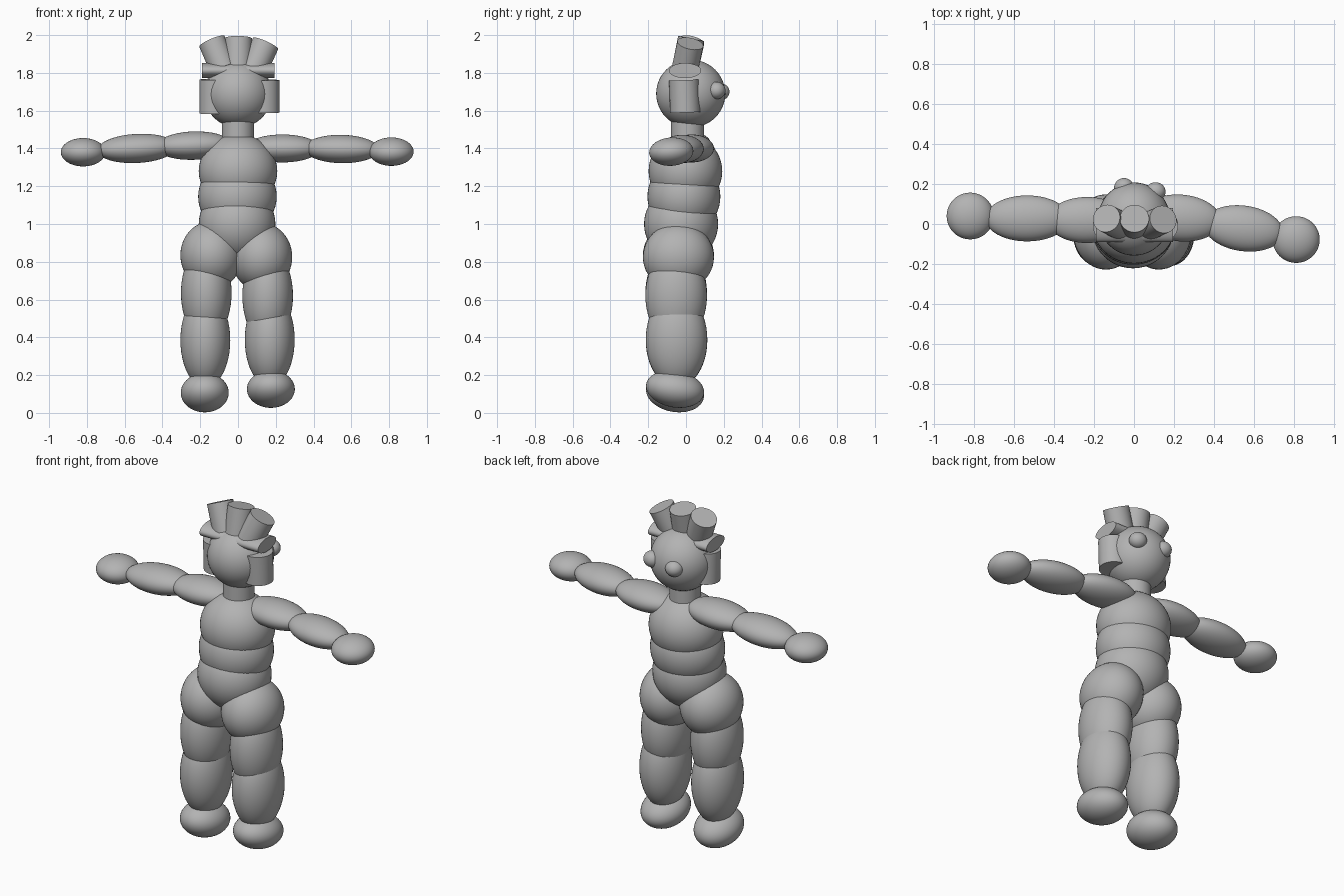
import bpy, math
from mathutils import Vector

grey = bpy.data.materials.new("mid grey")
grey.diffuse_color = (0.45, 0.45, 0.45, 1)


def finish(name):
    ob = bpy.context.object
    ob.name = name
    ob.data.materials.append(grey)
    bpy.ops.object.transform_apply(location=False, rotation=True, scale=True)
    bpy.ops.object.shade_smooth_by_angle(angle=math.radians(35))
    return ob


def blob(name, centre, radii, rot=(0, 0, 0)):
    """Smooth ellipsoid; rotation in degrees."""
    bpy.ops.mesh.primitive_uv_sphere_add(segments=48, ring_count=24, radius=1, location=centre)
    ob = bpy.context.object
    ob.scale = radii
    ob.rotation_euler = [math.radians(a) for a in rot]
    return finish(name)


def rod(name, start, end, rx, ry):
    """Elliptical cylinder between two points."""
    a, b = Vector(start), Vector(end)
    bpy.ops.mesh.primitive_cylinder_add(vertices=48, radius=1, depth=1, location=(a + b) / 2)
    ob = bpy.context.object
    ob.scale = (rx, ry, (b - a).length)
    ob.rotation_euler = Vector((0, 0, 1)).rotation_difference(b - a).to_euler()
    return finish(name)


# Torso, stacked spheres leaning slightly
blob("chest", (0, -0.003, 1.28), (0.208, 0.195, 0.195))
blob("waist", (-0.003, -0.011, 1.145), (0.208, 0.193, 0.2))
blob("pelvis", (-0.005, -0.026, 1.0), (0.203, 0.196, 0.2))

# Neck and head
rod("neck", (0, 0.008, 1.42), (0, 0.008, 1.56), 0.085, 0.087)
blob("head", (0, 0.025, 1.69), (0.18, 0.183, 0.18))
blob("left_knob", (-0.05, 0.18, 1.70), (0.05, 0.05, 0.046))
blob("right_knob", (0.108, 0.162, 1.707), (0.05, 0.047, 0.046))

# Side cylinders over the ears
rod("left_ear_roll", (-0.123, -0.005, 1.585), (-0.123, -0.012, 1.765), 0.082, 0.08)
rod("right_ear_roll", (0.138, -0.004, 1.59), (0.138, -0.01, 1.762), 0.082, 0.08)

# Head band: flattened cylinder lying across the head
bpy.ops.mesh.primitive_cylinder_add(vertices=48, radius=1, depth=1, location=(0.002, -0.005, 1.812))
bpy.context.object.scale = (0.04, 0.085, 0.385)
bpy.context.object.rotation_euler = (0, math.pi / 2, 0)
finish("head_band")

# Crown: three fanned cylinders leaning back
rod("left_crown_roll", (-0.075, -0.005, 1.82), (-0.138, 0.028, 1.967), 0.073, 0.07)
rod("middle_crown_roll", (0.0, -0.005, 1.82), (0.002, 0.027, 1.982), 0.073, 0.07)
rod("right_crown_roll", (0.08, -0.008, 1.81), (0.146, 0.023, 1.955), 0.073, 0.07)

# Arms: upper arm, forearm, hand
blob("left_upper_arm", (-0.235, 0.02, 1.415), (0.20, 0.115, 0.075), (0, -2, 0))
blob("left_forearm", (-0.535, 0.028, 1.40), (0.21, 0.115, 0.077), (0, -3, 0))
blob("left_hand", (-0.82, 0.04, 1.38), (0.118, 0.117, 0.075))
blob("right_upper_arm", (0.235, 0.03, 1.40), (0.20, 0.117, 0.074), (0, 0, -5))
blob("right_forearm", (0.548, -0.022, 1.397), (0.20, 0.114, 0.075), (0, 1, -8))
blob("right_hand", (0.812, -0.078, 1.383), (0.118, 0.117, 0.075), (4, 0, 0))

# Legs: (thigh, knee, shin, foot) centres and radii
legs = {
    "left": [((-0.14, -0.04, 0.835), (0.165, 0.188, 0.18)),
             ((-0.168, -0.052, 0.635), (0.134, 0.163, 0.25)),
             ((-0.173, -0.05, 0.385), (0.132, 0.163, 0.25)),
             ((-0.176, -0.058, 0.107), (0.127, 0.155, 0.102))],
    "right": [((0.125, -0.04, 0.825), (0.162, 0.188, 0.18)),
              ((0.157, -0.052, 0.62), (0.134, 0.163, 0.25)),
              ((0.168, -0.05, 0.388), (0.132, 0.163, 0.25)),
              ((0.174, -0.058, 0.126), (0.127, 0.155, 0.097))],
}
for side, segs in legs.items():
    for part, (c, r) in zip(("thigh", "knee", "shin", "foot"), segs):
        tilt = -10 if part == "foot" else 0
        blob(f"{side}_{part}", c, r, (tilt, 0, 0))
